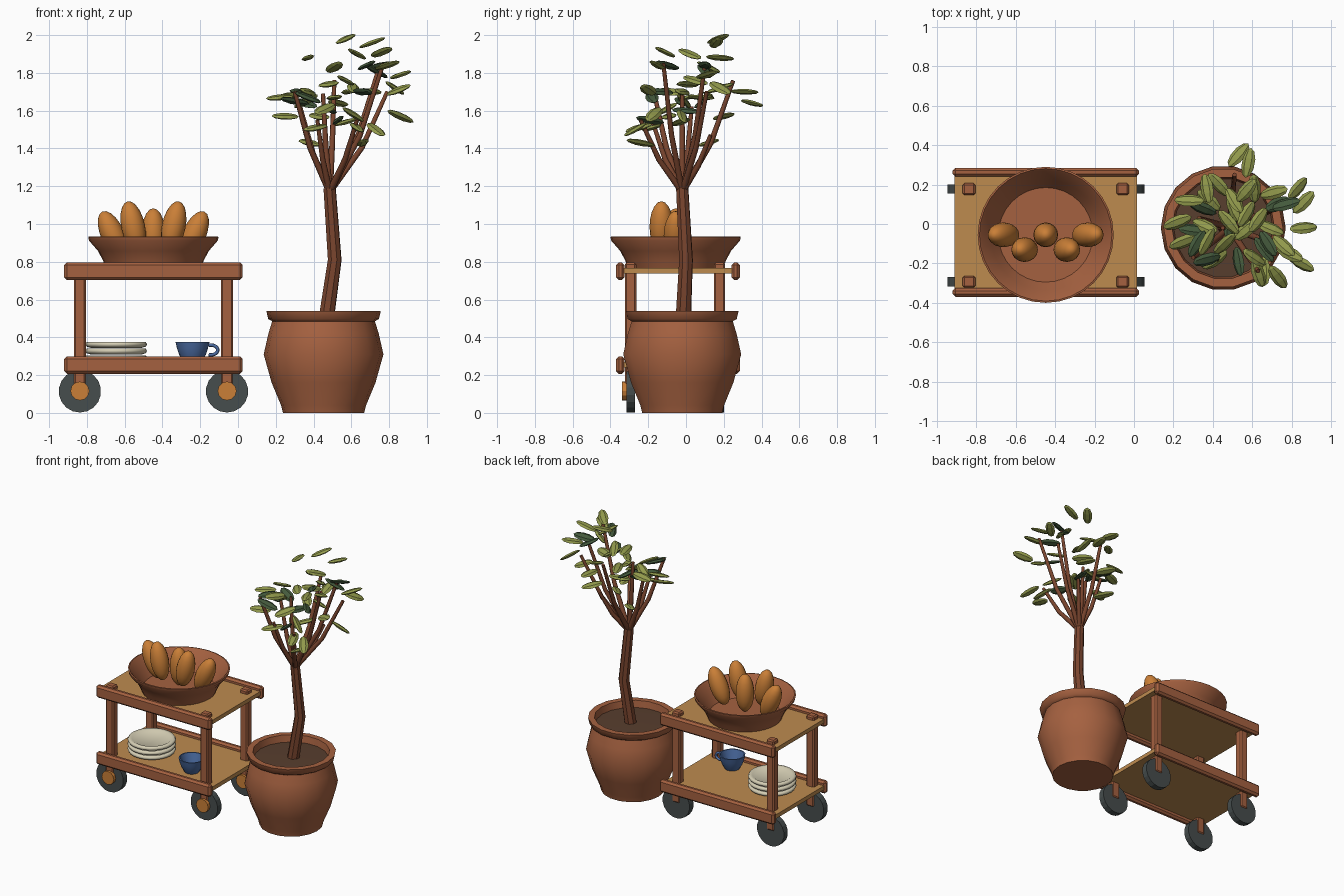
import bpy, bmesh, math, random
from mathutils import Vector, Matrix

random.seed(4)
if "Cube" in bpy.data.objects:
    bpy.data.objects.remove(bpy.data.objects["Cube"])


def material(name, *rgb):
    lin = [((c / 255 + 0.055) / 1.055) ** 2.4 for c in rgb] + [1]
    mat = bpy.data.materials.new(name)
    mat.use_nodes = True
    mat.diffuse_color = lin
    mat.node_tree.nodes["Principled BSDF"].inputs["Base Color"].default_value = lin
    return mat


terracotta = material("terracotta", 165, 97, 64)
board_wood = material("board wood", 190, 139, 79)
amber = material("amber", 202, 127, 55)
rubber = material("rubber", 70, 77, 77)
leaf_light = material("light leaf", 146, 154, 76)
leaf_dark = material("dark leaf", 68, 90, 60)
cream = material("cream", 214, 207, 181)
blue = material("blue glaze", 76, 109, 164)
bark = material("bark", 122, 69, 46)
soil_brown = material("soil brown", 88, 62, 46)


def smooth(obj, angle=35):
    bpy.ops.object.select_all(action='DESELECT')
    obj.select_set(True)
    bpy.context.view_layer.objects.active = obj
    bpy.ops.object.shade_smooth_by_angle(angle=math.radians(angle))


def place(name, bm, mat, loc=(0, 0, 0)):
    bmesh.ops.recalc_face_normals(bm, faces=bm.faces)
    mesh = bpy.data.meshes.new(name)
    bm.to_mesh(mesh)
    bm.free()
    mesh.materials.append(mat)
    obj = bpy.data.objects.new(name, mesh)
    obj.location = loc
    bpy.context.collection.objects.link(obj)
    return obj


def box(name, lo, hi, mat, bevel=0):
    lo, hi = Vector(lo), Vector(hi)
    bm = bmesh.new()
    bmesh.ops.create_cube(bm, size=1)
    bmesh.ops.scale(bm, vec=hi - lo, verts=bm.verts)
    if bevel:
        bmesh.ops.bevel(bm, geom=bm.edges[:], offset=bevel, segments=1, affect='EDGES')
    return place(name, bm, mat, (lo + hi) / 2)


def lathe(name, profile, sides, mat, loc, angle=35):
    bm = bmesh.new()
    pts = [bm.verts.new((r, 0, z)) for r, z in profile]
    edges = [bm.edges.new(pair) for pair in zip(pts, pts[1:])]
    bmesh.ops.spin(bm, geom=pts + edges, cent=(0, 0, 0), axis=(0, 0, 1),
                   angle=math.tau, steps=sides, use_duplicate=False)
    bmesh.ops.remove_doubles(bm, verts=bm.verts, dist=0.0005)
    smooth(place(name, bm, mat, loc), angle)


def disc(name, radius, depth, sides, mat, loc):
    bm = bmesh.new()
    bmesh.ops.create_cone(bm, cap_ends=True, segments=sides, radius1=radius,
                          radius2=radius, depth=depth, matrix=Matrix.Rotation(math.pi / 2, 4, 'X'))
    return place(name, bm, mat, loc)


def tube(name, points, radii, mat):
    curve = bpy.data.curves.new(name, 'CURVE')
    curve.dimensions = '3D'
    curve.bevel_depth = 1
    curve.bevel_resolution = 2
    curve.use_fill_caps = True
    spline = curve.splines.new('POLY')
    spline.points.add(len(points) - 1)
    for p, co, r in zip(spline.points, points, radii):
        p.co = (*co, 1)
        p.radius = r
    curve.materials.append(mat)
    obj = bpy.data.objects.new(name, curve)
    bpy.context.collection.objects.link(obj)
    bpy.ops.object.select_all(action='DESELECT')
    obj.select_set(True)
    bpy.context.view_layer.objects.active = obj
    bpy.ops.object.convert(target='MESH')
    return bpy.context.object


def ellipsoid(name, size, sides, rings, mat, loc, rot):
    bm = bmesh.new()
    bmesh.ops.create_uvsphere(bm, u_segments=sides, v_segments=rings, radius=1)
    bmesh.ops.scale(bm, vec=size, verts=bm.verts)
    obj = place(name, bm, mat, loc)
    obj.rotation_euler = rot
    return obj


# Cart shelves with bevelled side rails
for level, z in (("lower", 0.207), ("upper", 0.704)):
    box(level + "_shelf", (-0.91, -0.33, z + 0.033), (0.015, 0.25, z + 0.063), board_wood)
    for side, y in (("front", -0.37), ("back", 0.24)):
        box(f"{level}_{side}_rail", (-0.92, y, z), (0.025, y + 0.045, z + 0.092), terracotta, 0.014)

# Cart posts, wheels and hubs
for side, x in (("right", -0.837), ("left", -0.058)):
    for end, y in (("front", -0.293), ("back", 0.177)):
        tag = f"{end}_{side}"
        box(tag + "_post", (x - 0.032, y - 0.03, 0.12), (x + 0.032, y + 0.03, 0.795), terracotta, 0.009)
        disc(tag + "_wheel", 0.112, 0.046, 18, rubber, (x, y, 0.114))
        disc(tag + "_hub", 0.05, 0.024, 12, amber, (x, y - 0.035, 0.116))

# Serving bowl
lathe("bowl", [(0, 0), (0.25, 0), (0.267, 0.04), (0.293, 0.09), (0.341, 0.145), (0.345, 0.165),
               (0.336, 0.167), (0.326, 0.157), (0.28, 0.09), (0.24, 0.03), (0, 0.03)],
      32, terracotta, (-0.448, -0.055, 0.767), 50)

# Upright fruit, fanned outwards
for i, (dx, y, z, tilt) in enumerate([(-2, -0.055, 0.94, -24), (-1, -0.13, 0.985, -12), (0, -0.055, 0.945, 0),
                                      (1, -0.13, 0.985, 12), (2, -0.055, 0.94, 24)]):
    fruit = ellipsoid(f"fruit_{i + 1}", (0.063, 0.063, 0.138), 16, 10, amber,
                      (-0.448 + dx * 0.107, y, z), (0, math.radians(tilt), 0))
    smooth(fruit, 60)

# Stack of plates
for i in range(3):
    lathe(f"plate_{i + 1}", [(0, 0), (0.13, 0), (0.157, 0.008), (0.164, 0.02), (0.157, 0.032),
                             (0.135, 0.03), (0.12, 0.02), (0, 0.02)], 24, cream,
          (-0.645, -0.095, 0.273 + i * 0.035), 75)

# Cup and handle
lathe("cup", [(0, 0), (0.05, 0), (0.07, 0.035), (0.082, 0.07), (0.09, 0.103), (0.081, 0.103),
              (0.06, 0.035), (0, 0.015)], 16, blue, (-0.241, -0.2, 0.272), 50)
arc = [math.radians(a) for a in range(-110, 111, 20)]
handle = tube("cup_handle", [(-0.143 + 0.036 * math.cos(a), -0.2, 0.333 + 0.026 * math.sin(a)) for a in arc],
              [0.009] * len(arc), blue)
smooth(handle, 60)

# Plant pot and soil
pot_at = (0.453, -0.02, 0)
lathe("pot", [(0, 0), (0.215, 0), (0.225, 0.04), (0.275, 0.16), (0.317, 0.31), (0.292, 0.42), (0.272, 0.485),
              (0.293, 0.497), (0.303, 0.54), (0.26, 0.54), (0.245, 0.45)], 18, terracotta, pot_at, 60)
lathe("soil", [(0, 0.5), (0.253, 0.49)], 18, soil_brown, pot_at)

# Bent trunk
fork = Vector((0.485, -0.02, 1.19))
smooth(tube("trunk", [(0.465, -0.015, 0.48), (0.512, 0.0, 0.81), fork], [0.043, 0.038, 0.034], bark))

# Branches rising from the fork, bowed slightly outwards
tips = [(0.30, -0.17, 1.70), (0.45, -0.02, 1.69), (0.51, 0.25, 1.76), (0.63, -0.24, 1.55), (0.77, -0.12, 1.85),
        (0.79, 0.11, 1.70), (0.42, -0.18, 1.55), (0.33, 0.03, 1.62), (0.75, 0.1, 1.84), (0.62, 0.13, 1.47)]
for i, tip in enumerate(tips):
    tip = Vector(tip)
    spread = (tip - fork) * Vector((0.1, 0.1, 0)).length
    bend = fork.lerp(tip, 0.42) + Vector((spread.x, spread.y, 0))
    tube(f"branch_{i + 1}", [fork - Vector((0, 0, 0.02)), bend, tip], [0.018, 0.015, 0.011], bark)

# Leaves: spindles spreading away from the crown centre
light_spots = [(57, 17, 198), (71, 16, 196), (63, 2, 190), (37, 18, 188), (76, -11, 191), (51, 12, 183),
               (86, 11, 179), (57, 5, 176), (61, 18, 172), (48, 1, 174), (85, -20, 171), (22, 1, 167),
               (28, 12, 168), (51, 8, 167), (25, -9, 157), (46, -10, 161), (53, 35, 164), (58, 31, 170),
               (57, -3, 154), (41, -18, 151), (63, -25, 151), (86, -2, 157), (66, -24, 143),
               (38, 12, 143), (69, -2, 170), (83, 18, 172), (61, -17, 158), (36, -1, 165),
               (73, -27, 150), (43, 20, 157), (79, -15, 184), (37, -9, 170)]
dark_spots = [(68, -10, 184), (77, 10, 184), (32, -10, 170), (37, -18, 167), (35, 8, 164),
              (53, -19, 155), (49, 0, 160), (73, 10, 181), (66, -13, 170), (30, -3, 165)]


def leaves(name, spots, mat):
    for i, (x, y, z) in enumerate(spots):
        yaw = math.atan2(y + 3, x - 50) + random.uniform(-0.7, 0.7)
        turn = Matrix.Rotation(yaw, 3, 'Z') @ Matrix.Rotation(math.pi / 2 + random.uniform(-0.4, 0.5), 3, 'Y')
        turn = turn @ Matrix.Rotation(random.uniform(-0.6, 0.6), 3, 'Z')
        ellipsoid(f"{name}_{i + 1}", (0.014, 0.034, 0.077), 6, 5, mat, (x / 100, y / 100, z / 100), turn.to_euler())


leaves("light_leaf", light_spots, leaf_light)
leaves("dark_leaf", dark_spots, leaf_dark)
